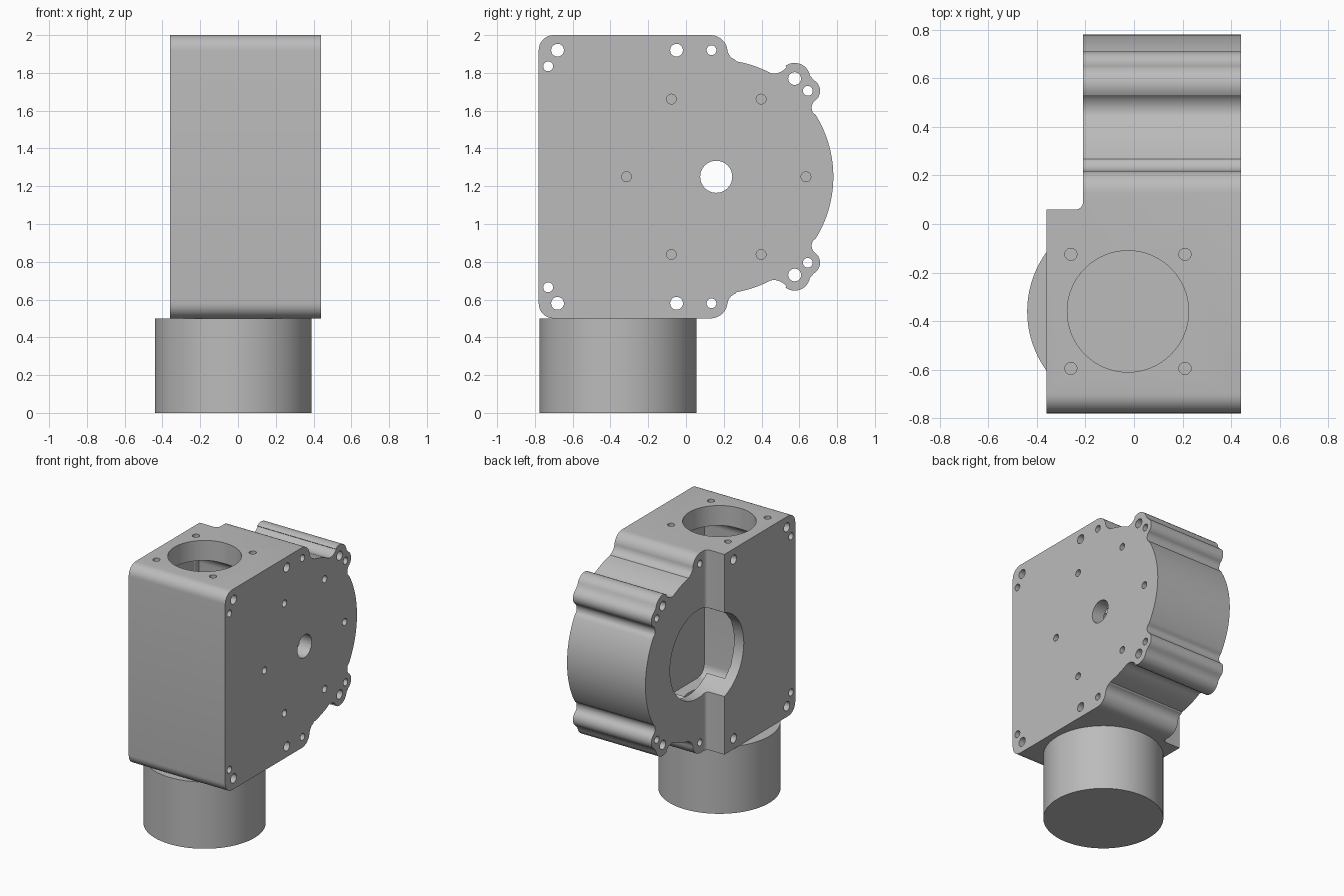
import bpy, bmesh
from math import radians, cos, sin

old = bpy.data.objects.get("Cube")
if old:
    bpy.data.objects.remove(old, do_unlink=True)

grey = bpy.data.materials.new("cast grey")
grey.use_nodes = True
grey.diffuse_color = (0.5, 0.5, 0.5, 1)
grey.node_tree.nodes["Principled BSDF"].inputs["Base Color"].default_value = (0.5, 0.5, 0.5, 1)

MID = 1.25            # height of the wheel axis
HUB = (0.16, MID)     # wheel axis in (y, z)
SHAFT = (-0.025, -0.36)  # motor axis in (x, y)


def arc(center, r, a0, a1, n=8):
    """Points along an arc, both ends included."""
    angles = [radians(a0 + (a1 - a0) * i / n) for i in range(n + 1)]
    return [(center[0] + r * cos(a), center[1] + r * sin(a)) for a in angles]


def circle(center, r, n=24):
    return arc(center, r, 0, 360, n)[:-1]


def prism(name, pts, axis, lo, hi):
    """Extrude a closed outline along x (outline in y, z) or z (outline in x, y)."""
    bm = bmesh.new()
    place = (lambda p, h: (h, *p)) if axis == "x" else (lambda p, h: (*p, h))
    low = [bm.verts.new(place(p, lo)) for p in pts]
    high = [bm.verts.new(place(p, hi)) for p in pts]
    bm.faces.new(low[::-1])
    bm.faces.new(high)
    for i in range(len(pts)):
        j = (i + 1) % len(pts)
        bm.faces.new((low[i], low[j], high[j], high[i]))
    bmesh.ops.recalc_face_normals(bm, faces=bm.faces)
    mesh = bpy.data.meshes.new(name)
    bm.to_mesh(mesh)
    bm.free()
    mesh.materials.append(grey)
    obj = bpy.data.objects.new(name, mesh)
    bpy.context.collection.objects.link(obj)
    return obj


def cut(target, pts, axis, lo, hi):
    """Subtract a prism from the target and discard the cutter."""
    cutter = prism("cutter", pts, axis, lo, hi)
    cutter.hide_render = True
    mod = target.modifiers.new("cut", "BOOLEAN")
    mod.operation, mod.solver, mod.object = "DIFFERENCE", "EXACT", cutter
    bpy.context.view_layer.objects.active = target
    bpy.ops.object.modifier_apply(modifier=mod.name)
    bpy.data.objects.remove(cutter, do_unlink=True)


def rounded_rect(x0, y0, x1, y1, r):
    return (arc((x1 - r, y1 - r), r, 0, 90) + arc((x0 + r, y1 - r), r, 90, 180)
            + arc((x0 + r, y0 + r), r, 180, 270) + arc((x1 - r, y0 + r), r, 270, 360))


def mirrored(z):
    return 2 * MID - z


# Housing outline: upper half with screw lugs, then mirrored below the wheel axis
upper = (arc(HUB, 0.62, 0, 32, 16)
         + arc((0.715, 1.615), 0.05, 215, 130)
         + arc((0.645, 1.705), 0.065, -45, 60)
         + arc((0.575, 1.77), 0.083, 10, 125)
         + arc((0.465, 1.88), 0.083, 325, 265)
         + arc(HUB, 0.62, 62.5, 80)
         + arc((0.285, 1.93), 0.066, 250, 190)
         + arc((0.13, 1.91), 0.09, 0, 90)
         + arc((-0.7, 1.92), 0.08, 90, 180))
lower = [(y, mirrored(z)) for y, z in reversed(upper[1:])]
housing = prism("gear_housing", upper + lower, "x", -0.36, 0.44)

# Step that makes the wheel side narrower, with a filleted inner corner
step = [(-1, 0.06)] + arc((-0.24, 0.09), 0.03, 270, 360) + [(-0.21, 1), (-1, 1)]
cut(housing, step, "z", 0.3, 2.2)

# Hollow interior: worm chamber, wheel chamber, side opening and shaft hole
cut(housing, rounded_rect(-0.66, 0.65, -0.06, 1.85, 0.08), "x", -0.28, 0.31)
cut(housing, circle(HUB, 0.52, 72), "x", -0.13, 0.34)
cut(housing, circle(HUB, 0.33, 64), "x", -0.5, 0)
cut(housing, circle(HUB, 0.085, 32), "x", 0.2, 0.6)

# Bore for the motor axis and its four flange screws, through roof and floor
cut(housing, circle(SHAFT, 0.25, 64), "z", 0.4, 2.1)
for dx in (-0.235, 0.235):
    for dy in (-0.235, 0.235):
        cut(housing, circle((SHAFT[0] + dx, SHAFT[1] + dy), 0.025, 20), "z", 0.4, 2.1)

# Through holes for the cover screws and dowels, above and below the axis
for y, z, r in ((-0.68, 1.92, 0.034), (-0.73, 1.835, 0.026), (-0.05, 1.92, 0.034),
                (0.135, 1.92, 0.026), (0.575, 1.77, 0.034), (0.645, 1.705, 0.026)):
    for height in (z, mirrored(z)):
        cut(housing, circle((y, height), r, 20), "x", -0.6, 0.6)

# Ring of blind screw holes around the shaft
for y, z in circle(HUB, 0.475, 6):
    cut(housing, circle((y, z), 0.026, 20), "x", 0.38, 0.6)

# Motor under the housing
motor = prism("motor", circle(SHAFT, 0.415, 96), "z", 0, 0.5)

# Smooth round walls while keeping edges sharp
bpy.ops.object.select_all(action="DESELECT")
for obj in (housing, motor):
    obj.select_set(True)
bpy.context.view_layer.objects.active = housing
bpy.ops.object.shade_smooth_by_angle(angle=radians(30))
